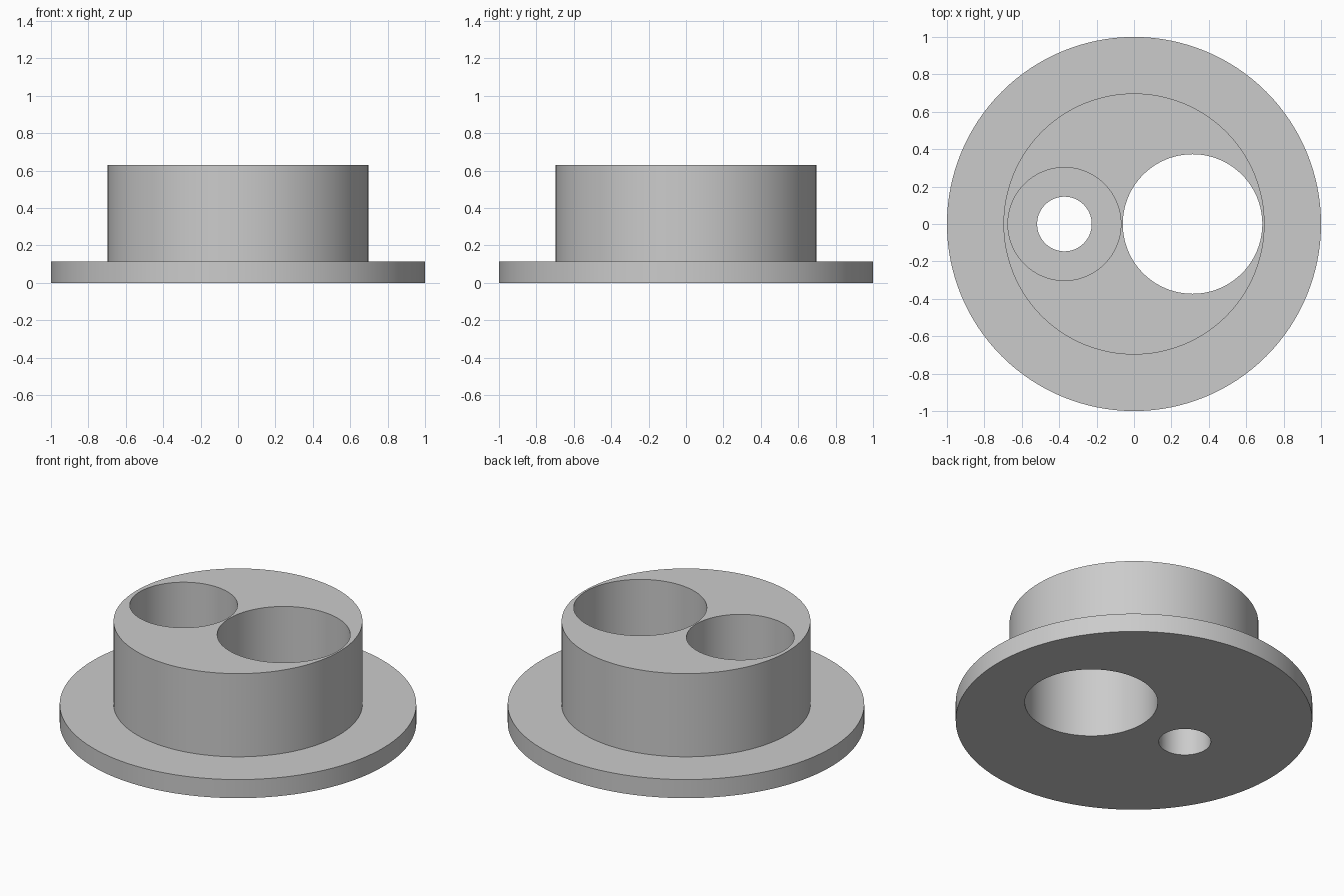
import bpy

if "Cube" in bpy.data.objects:
    bpy.data.objects.remove(bpy.data.objects["Cube"])

SEGMENTS = 128
BIG_X, BIG_R = 0.313, 0.373
SMALL_X, SMALL_R, POCKET_R = -0.372, 0.146, 0.302
FLANGE_TOP, TOP, POCKET_FLOOR = 0.115, 0.63, 0.23

grey = bpy.data.materials.new("plain grey")
grey.diffuse_color = (0.60, 0.60, 0.60, 1)
grey.use_nodes = True
grey.node_tree.nodes["Principled BSDF"].inputs["Base Color"].default_value = grey.diffuse_color


def cylinder(name, radius, z0, z1, x=0.0):
    bpy.ops.mesh.primitive_cylinder_add(vertices=SEGMENTS, radius=radius,
                                        depth=z1 - z0, location=(x, 0, (z0 + z1) / 2))
    obj = bpy.context.object
    obj.name = name
    obj.data.materials.append(grey)
    return obj


def boolean(target, tool, operation):
    mod = target.modifiers.new(operation.lower(), 'BOOLEAN')
    mod.operation = operation
    mod.solver = 'EXACT'
    mod.object = tool
    bpy.context.view_layer.objects.active = target
    bpy.ops.object.modifier_apply(modifier=mod.name)
    bpy.data.objects.remove(tool)


# Wide flange joined with the raised boss
body = cylinder("flanged_body", 1.0, 0, FLANGE_TOP)
boolean(body, cylinder("boss", 0.698, 0.05, TOP), 'UNION')

# Large through bore, small through hole and its wider pocket from above
boolean(body, cylinder("large_bore", BIG_R, -0.1, TOP + 0.1, BIG_X), 'DIFFERENCE')
boolean(body, cylinder("small_hole", SMALL_R, -0.1, TOP + 0.1, SMALL_X), 'DIFFERENCE')
boolean(body, cylinder("pocket", POCKET_R, POCKET_FLOOR, TOP + 0.1, SMALL_X), 'DIFFERENCE')

# Smooth walls with crisp rims
bpy.ops.object.select_all(action='DESELECT')
body.select_set(True)
bpy.context.view_layer.objects.active = body
bpy.ops.object.shade_smooth_by_angle()
